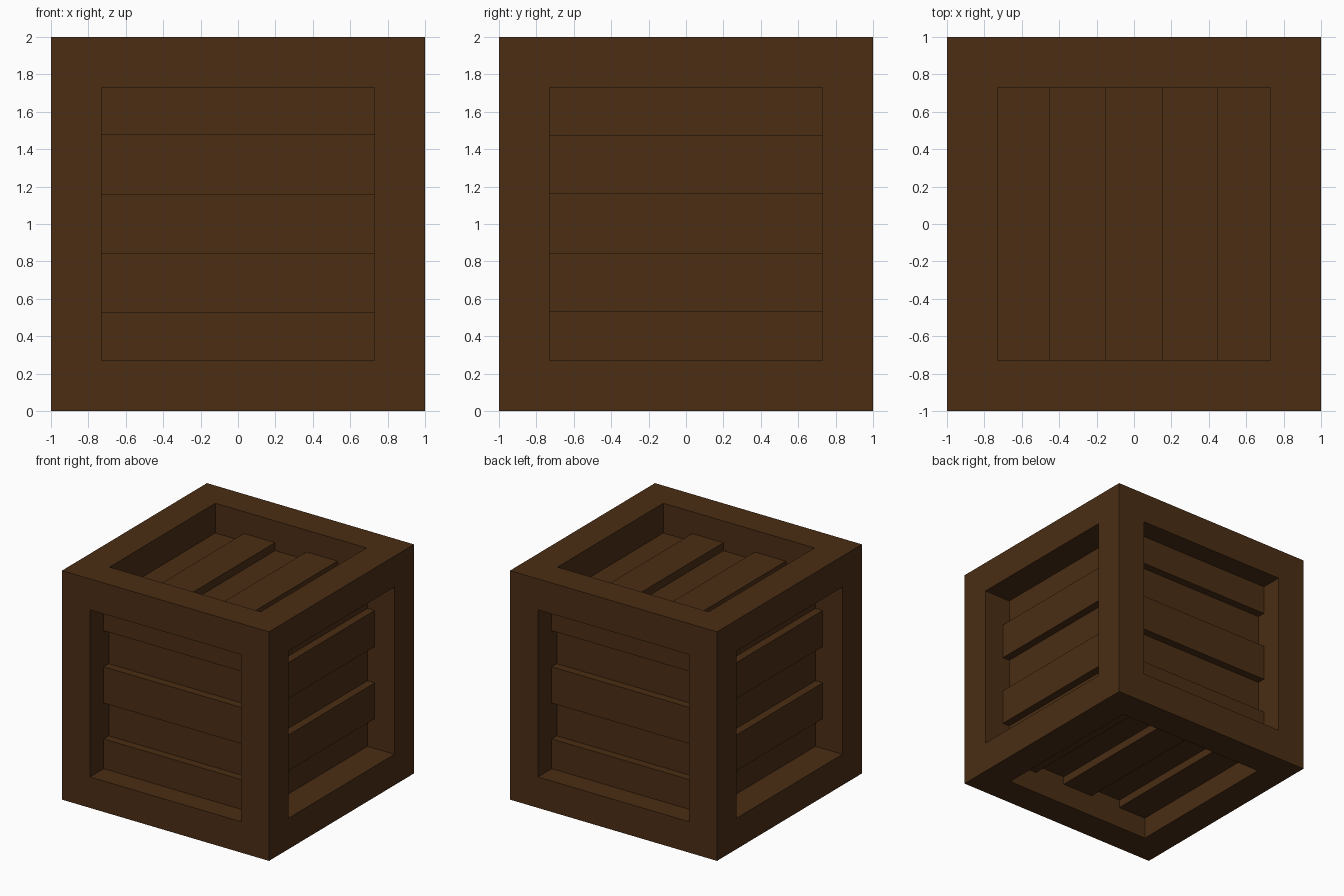
import bpy, bmesh, random
from mathutils import Vector, Matrix

if "Cube" in bpy.data.objects:
    bpy.data.objects.remove(bpy.data.objects["Cube"])

random.seed(11)
CENTRE = Vector((0, 0, 1))
OPEN = 0.73                     # half width of each framed opening
HIGH, LOW = 0.19, 0.26          # depth of proud and sunken planks

wood = bpy.data.materials.new("dark_wood")
wood.diffuse_color = (0.07, 0.027, 0.007, 1)
wood.use_nodes = True
wood.node_tree.nodes["Principled BSDF"].inputs["Base Color"].default_value = wood.diffuse_color


def add_object(name, bm):
    bmesh.ops.recalc_face_normals(bm, faces=bm.faces)
    mesh = bpy.data.meshes.new(name)
    bm.to_mesh(mesh)
    bm.free()
    ob = bpy.data.objects.new(name, mesh)
    mesh.materials.append(wood)
    bpy.context.collection.objects.link(ob)
    return ob


def apply_boolean(ob, other, operation):
    mod = ob.modifiers.new("cut", 'BOOLEAN')
    mod.operation, mod.object, mod.solver = operation, other, 'EXACT'
    dg = bpy.context.evaluated_depsgraph_get()
    mesh = bpy.data.meshes.new_from_object(ob.evaluated_get(dg))
    ob.modifiers.clear()
    ob.data = mesh


def add_recess(bm, normal, across, bounds, odd_high):
    """Stepped plank profile swept along the planks, to be cut from one side."""
    n, u = Vector(normal), Vector(across)
    v = n.cross(u)
    profile = [(-OPEN, -0.1)]
    for i in range(5):
        depth = HIGH if (i % 2 == 0) == odd_high else LOW
        profile += [(bounds[i], depth), (bounds[i + 1], depth)]
    profile.append((OPEN, -0.1))
    ring = [bm.verts.new(CENTRE + u * a + n * (1 - d) - v * OPEN) for a, d in profile]
    face = bm.faces.new(ring)
    new = bmesh.ops.extrude_face_region(bm, geom=[face], use_keep_orig=True)["geom"]
    verts = [g for g in new if isinstance(g, bmesh.types.BMVert)]
    bmesh.ops.translate(bm, verts=verts, vec=v * 2 * OPEN)


# solid crate body with a framed plank panel cut into each side
bm = bmesh.new()
bmesh.ops.create_cube(bm, size=2, matrix=Matrix.Translation(CENTRE))
body = add_object("crate_body", bm)

upright = (-OPEN, -0.47, -0.157, 0.16, 0.475, OPEN)
flat = (-OPEN, -0.453, -0.153, 0.15, 0.45, OPEN)
X, Y, Z = (1, 0, 0), (0, 1, 0), (0, 0, 1)
bm = bmesh.new()
add_recess(bm, (0, -1, 0), Z, upright, True)
add_recess(bm, Y, Z, upright, True)
add_recess(bm, X, Z, upright, False)
add_recess(bm, (-1, 0, 0), Z, upright, False)
add_recess(bm, Z, X, flat, False)
add_recess(bm, (0, 0, -1), X, flat, True)
cutter = add_object("panel_cutter", bm)
apply_boolean(body, cutter, 'DIFFERENCE')
bpy.data.objects.remove(cutter)

# crack the crate into close-fitting shards around scattered points
seeds = [CENTRE + Vector([random.uniform(-1, 1) for _ in range(3)]) for _ in range(36)]
for k, seed in enumerate(seeds):
    bm = bmesh.new()
    bmesh.ops.create_cube(bm, size=2.4, matrix=Matrix.Translation(CENTRE))
    for other in sorted(seeds, key=lambda s: (s - seed).length)[1:]:
        res = bmesh.ops.bisect_plane(
            bm, geom=bm.verts[:] + bm.edges[:] + bm.faces[:], dist=1e-5,
            plane_co=(seed + other) / 2, plane_no=other - seed, clear_outer=True)
        edges = [g for g in res["geom_cut"] if isinstance(g, bmesh.types.BMEdge)]
        if len(edges) > 2:
            bmesh.ops.edgeloop_fill(bm, edges=edges)
    shard = add_object(f"crate_shard_{k + 1}", bm)
    apply_boolean(shard, body, 'INTERSECT')
    if not shard.data.polygons:
        bpy.data.objects.remove(shard)
bpy.data.objects.remove(body)
